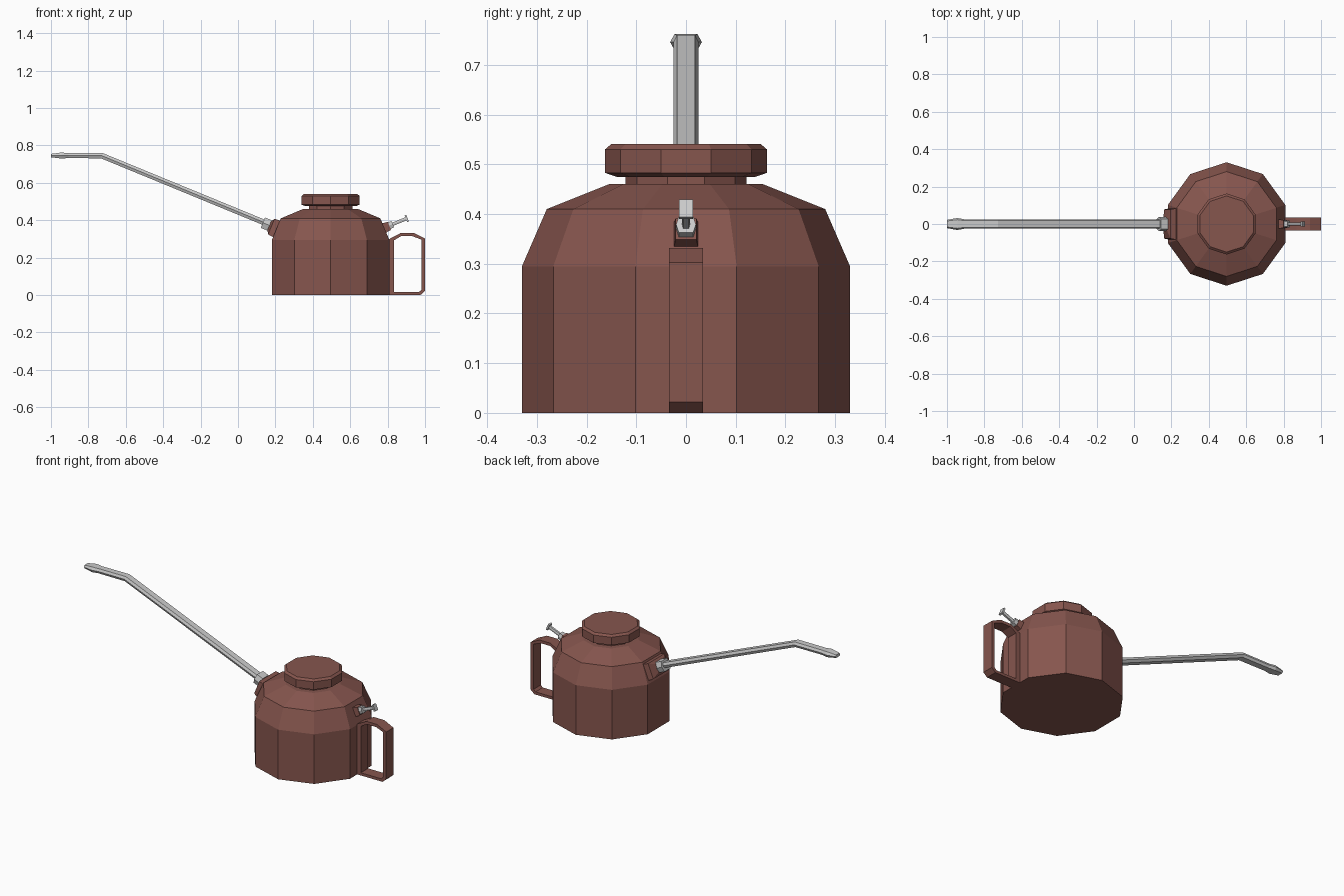
import bpy, bmesh, math

if "Cube" in bpy.data.objects:
    bpy.data.objects.remove(bpy.data.objects["Cube"])

brown = bpy.data.materials.new("brown_paint")
brown.diffuse_color = (0.24, 0.092, 0.076, 1)
brown.use_nodes = True
brown.node_tree.nodes["Principled BSDF"].inputs["Base Color"].default_value = brown.diffuse_color
CX = 0.495

HEX = [(1, 0), (0.72, 1), (-0.72, 1), (-1, 0), (-0.72, -1), (0.72, -1)]
QUAD = [(1, 1), (-1, 1), (-1, -1), (1, -1)]


def finish(name, bm, mat=None):
    bmesh.ops.recalc_face_normals(bm, faces=bm.faces)
    me = bpy.data.meshes.new(name)
    bm.to_mesh(me)
    bm.free()
    if mat:
        me.materials.append(mat)
    ob = bpy.data.objects.new(name, me)
    bpy.context.collection.objects.link(ob)
    return ob


def skin(name, rings, mat=None, closed=False):
    """Join equal rings of points with quads; cap the ends unless closed."""
    bm = bmesh.new()
    vs = [[bm.verts.new(p) for p in r] for r in rings]
    n = len(vs[0])
    pairs = list(zip(vs, vs[1:])) + ([(vs[-1], vs[0])] if closed else [])
    for a, b in pairs:
        for i in range(n):
            j = (i + 1) % n
            bm.faces.new((a[i], a[j], b[j], b[i]))
    if not closed:
        bm.faces.new(vs[0])
        bm.faces.new(vs[-1])
    return finish(name, bm, mat)


def lathe(name, profile, mat, sides=10):
    """Ten-sided turned part about the can's axis."""
    angs = [math.radians(90) + math.tau * i / sides for i in range(sides)]
    return skin(name, [[(CX + r * math.cos(a), r * math.sin(a), z) for a in angs]
                       for r, z in profile], mat)


def rod(name, stations, section, mat=None):
    """Loft in the xz plane; station = x, z, half width, half height, tilt in degrees."""
    rings = []
    for x, z, w, h, t in stations:
        t = math.radians(t)
        rings.append([(x - v * h * math.sin(t), u * w, z + v * h * math.cos(t))
                      for u, v in section])
    return skin(name, rings, mat)


def straight(name, x, z, tilt, steps, section, mat=None):
    """Straight rod from x, z; step = distance, half width, half height."""
    c, s = math.cos(math.radians(tilt)), math.sin(math.radians(tilt))
    return rod(name, [(x + d * c, z + d * s, w, h, tilt) for d, w, h in steps],
               section, mat)


# Can body with shoulder and neck, and the screw lid
lathe("can_body", [(0.33, 0), (0.33, 0.295), (0.28, 0.41), (0.155, 0.46),
                   (0.122, 0.46), (0.122, 0.485)], brown)
lathe("lid", [(0.14, 0.475), (0.163, 0.483), (0.163, 0.53), (0.15, 0.541)], brown)

# Spout with its bend and nozzle tip
TILT = -22.4
rod("spout", [(0.16, 0.38, 0.025, 0.015, TILT),
              (-0.73, 0.746, 0.025, 0.015, TILT / 2),
              (-0.92, 0.746, 0.025, 0.014, 0)], HEX)
rod("spout_tip", [(-0.90, 0.746, 0.024, 0.013, 0),
                  (-0.945, 0.746, 0.032, 0.016, 0),
                  (-1.0, 0.746, 0.022, 0.009, 0)], HEX)

# Spout nut and its mounting block on the shoulder
straight("spout_nut", 0.133, 0.387, TILT, [(0, 0.038, 0.03), (0.04, 0.038, 0.03)], HEX)
straight("spout_mount", 0.178, 0.366, TILT,
         [(-0.012, 0.034, 0.024), (0, 0.078, 0.045), (0.13, 0.1, 0.056)], QUAD, brown)

# Pump plunger at the rear: mount, collar, stem and thumb plate
straight("pump_mount", 0.76, 0.35, 22,
         [(-0.03, 0.03, 0.034), (0.053, 0.021, 0.023)], QUAD, brown)
straight("pump_collar", 0.80, 0.368, 22, [(0, 0.02, 0.02), (0.03, 0.02, 0.018)], HEX)
straight("pump_stem", 0.81, 0.372, 22, [(0, 0.008, 0.009), (0.095, 0.008, 0.009)], HEX)
straight("thumb_plate", 0.897, 0.408, 22,
         [(0, 0.014, 0.019), (0.01, 0.014, 0.019)], QUAD)

# Handle: rectangular-section loop from matching outer and inner outlines
outer = [(0.80, 0), (0.975, 0), (1.0, 0.022), (1.0, 0.303),
         (0.94, 0.332), (0.87, 0.332), (0.80, 0.295)]
inner = [(0.833, 0.016), (0.967, 0.016), (0.98, 0.028), (0.98, 0.297),
         (0.932, 0.315), (0.872, 0.315), (0.833, 0.292)]
H = 0.034
skin("handle", [[(a, -H, b), (a, H, b), (c, H, d), (c, -H, d)]
                for (a, b), (c, d) in zip(outer, inner)], brown, closed=True)
